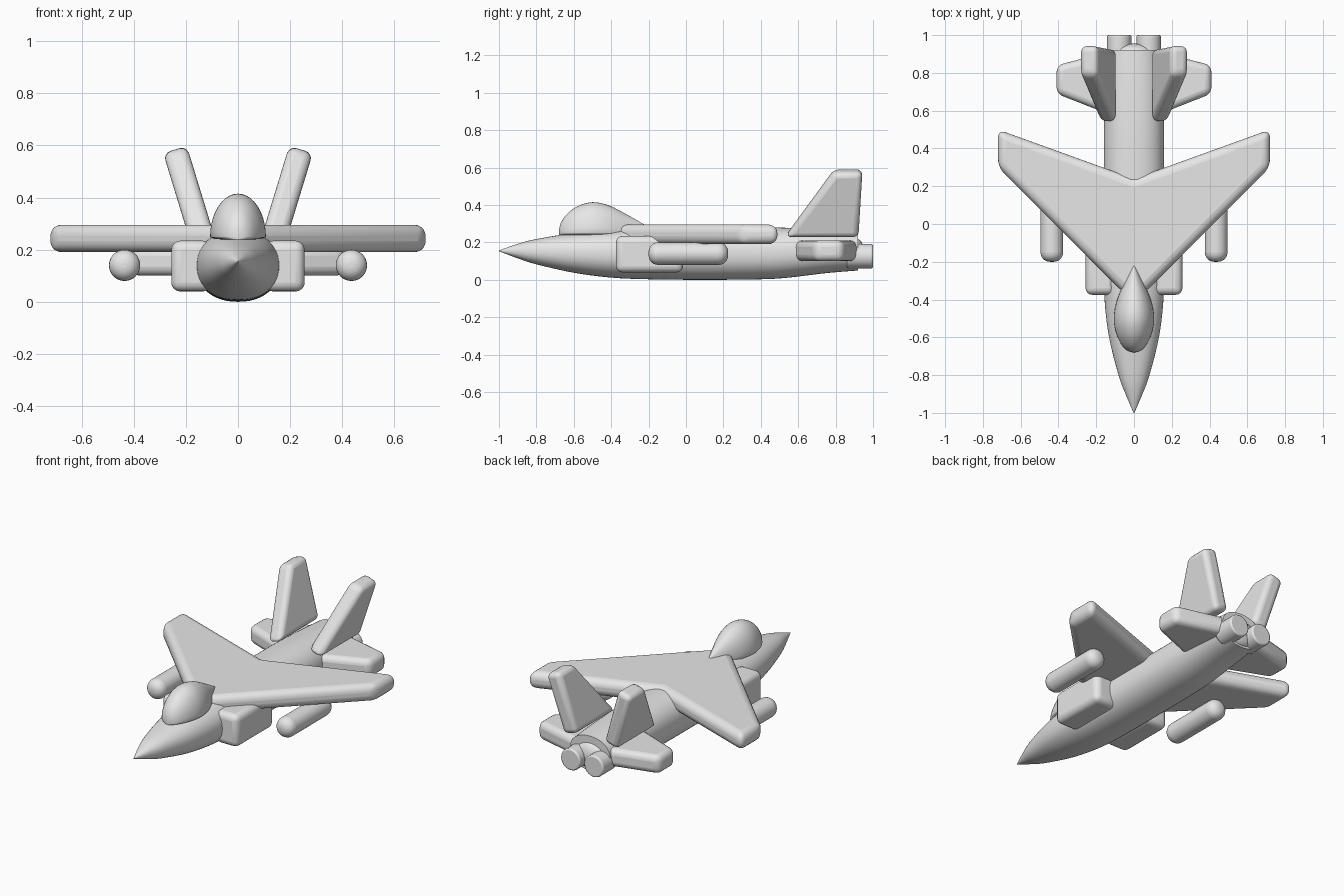
import bpy, bmesh, math
from mathutils import Matrix, Vector

if "Cube" in bpy.data.objects:
    bpy.data.objects.remove(bpy.data.objects["Cube"])

grey = bpy.data.materials.new("plain_grey")
grey.diffuse_color = (0.8, 0.8, 0.8, 1)
grey.use_nodes = True
grey.node_tree.nodes["Principled BSDF"].inputs["Base Color"].default_value = grey.diffuse_color


def make(name, bm, bevel=0, segments=4, matrix=None):
    """Finish a bmesh as an object with optional rounded edges."""
    bmesh.ops.recalc_face_normals(bm, faces=bm.faces)
    if matrix:
        bmesh.ops.transform(bm, matrix=matrix, verts=bm.verts)
    mesh = bpy.data.meshes.new(name)
    bm.to_mesh(mesh)
    bm.free()
    mesh.materials.append(grey)
    ob = bpy.data.objects.new(name, mesh)
    bpy.context.collection.objects.link(ob)
    if bevel:
        mod = ob.modifiers.new("rounding", 'BEVEL')
        mod.width = bevel
        mod.segments = segments
        mod.limit_method = 'ANGLE'
        mod.angle_limit = math.radians(25)
        mod.use_clamp_overlap = False
    bpy.ops.object.select_all(action='DESELECT')
    ob.select_set(True)
    bpy.context.view_layer.objects.active = ob
    bpy.ops.object.shade_smooth_by_angle(angle=math.radians(35))
    return ob


def mirror(ob):
    mod = ob.modifiers.new("other_side", 'MIRROR')
    mod.use_axis[0] = True
    mod.use_clip = False
    mod.use_mirror_merge = False
    # rounding is applied before the copy is made


def slab(points, thickness):
    """Flat outline in XY, extruded evenly about z = 0."""
    bm = bmesh.new()
    face = bm.faces.new([bm.verts.new((x, y, -thickness / 2)) for x, y in points])
    top = bmesh.ops.extrude_face_region(bm, geom=[face])['geom']
    bmesh.ops.translate(bm, vec=(0, 0, thickness),
                        verts=[v for v in top if isinstance(v, bmesh.types.BMVert)])
    return bm


def smooth_stations(rows, steps=5):
    """Catmull-Rom refinement of the cross-section table."""
    out = []
    for i in range(len(rows) - 1):
        a, b, c, d = (Vector(rows[min(max(i + k, 0), len(rows) - 1)]) for k in (-1, 0, 1, 2))
        for s in range(steps):
            t = s / steps
            out.append(0.5 * (2 * b + (c - a) * t + (2 * a - 5 * b + 4 * c - d) * t * t
                              + (3 * b - a - 3 * c + d) * t ** 3))
    return out + [Vector(rows[-1])]


def loft(stations, section):
    bm = bmesh.new()
    rings = [[bm.verts.new(p) for p in section(*s)] for s in stations]
    n = len(rings[0])
    for a, b in zip(rings, rings[1:]):
        for i in range(n):
            bm.faces.new((a[i], a[(i + 1) % n], b[(i + 1) % n], b[i]))
    bm.faces.new(rings[0])
    bm.faces.new(rings[-1])
    return bm


def spow(v, e):
    return math.copysign(abs(v) ** e, v)


# fuselage: y, half width, bottom, top
def hull_section(y, w, lo, hi):
    return [(w * spow(math.cos(a), 0.9), y, (lo + hi) / 2 + (hi - lo) / 2 * spow(math.sin(a), 0.9))
            for a in (math.tau * i / 48 for i in range(48))]


hull = [(-1, 0.002, 0.153, 0.157), (-0.9, 0.045, 0.115, 0.192), (-0.8, 0.082, 0.083, 0.218),
        (-0.6, 0.132, 0.038, 0.25), (-0.4, 0.156, 0.012, 0.266), (-0.2, 0.16, 0.003, 0.275),
        (0.1, 0.16, 0, 0.28), (0.4, 0.16, 0.003, 0.28), (0.55, 0.158, 0.012, 0.278),
        (0.75, 0.148, 0.036, 0.27), (0.92, 0.135, 0.05, 0.26)]
make("fuselage", loft(smooth_stations(hull), hull_section))

# canopy: y, half width, height above its flat base
def canopy_section(y, w, h):
    return [(w * math.cos(a), y, 0.25 + (h * math.sin(a) if a <= math.pi else 0.015 * math.sin(a)))
            for a in (math.tau * i / 40 for i in range(40))]


canopy = [(-0.68, 0.003, 0.01), (-0.67, 0.035, 0.052), (-0.64, 0.065, 0.098), (-0.58, 0.094, 0.143),
          (-0.5, 0.107, 0.165), (-0.41, 0.092, 0.147), (-0.3, 0.048, 0.09), (-0.205, 0.003, 0.035)]
make("canopy", loft(smooth_stations(canopy, 4), canopy_section))

# main wing, one swept piece across the body
half = [(0.05, -0.37), (0.72, 0.3), (0.72, 0.5)]
outline = half + [(0, 0.24)] + [(-x, y) for x, y in reversed(half)]
make("wing", slab(outline, 0.105), 0.043, 5, Matrix.Translation((0, 0, 0.243)))

# tailplanes
mirror(make("tailplane", slab([(0.08, 0.56), (0.41, 0.69), (0.41, 0.84), (0.08, 0.925)], 0.11),
            0.035, 4, Matrix.Translation((0, 0, 0.155))))

# canted fins: outline drawn as height and y, stood up and leaned outward
stand = (Matrix.Translation((0.135, 0, 0.235)) @ Matrix.Rotation(math.radians(17), 4, 'Y')
         @ Matrix.Rotation(math.radians(-90), 4, 'Y'))
mirror(make("tail_fin", slab([(0, 0.535), (0.365, 0.79), (0.365, 0.943), (0, 0.922)], 0.095),
            0.03, 4, stand))

# air intakes
mirror(make("air_intake", slab([(0.1, -0.375), (0.256, -0.375), (0.256, -0.015), (0.1, -0.015)], 0.195),
            0.035, 4, Matrix.Translation((0, 0, 0.137))))


def tube(radius, y0, y1, x, z):
    bm = bmesh.new()
    bmesh.ops.create_cone(bm, cap_ends=True, segments=32, radius1=radius, radius2=radius,
                          depth=y1 - y0, matrix=Matrix.Translation((x, (y0 + y1) / 2, z))
                          @ Matrix.Rotation(math.pi / 2, 4, 'X'))
    return bm


# underwing pods and engine nozzles
mirror(make("pod", tube(0.06, -0.2, 0.225, 0.435, 0.14), 0.05, 6))
mirror(make("nozzle", tube(0.065, 0.86, 1.0, 0.078, 0.126), 0.008, 2))

# domed tail cap between the nozzles
bm = bmesh.new()
bmesh.ops.create_uvsphere(bm, u_segments=32, v_segments=16, radius=1,
                          matrix=Matrix.Translation((0, 0.91, 0.14)) @ Matrix.Diagonal((0.1, 0.045, 0.08, 1)))
make("tail_cap", bm)
